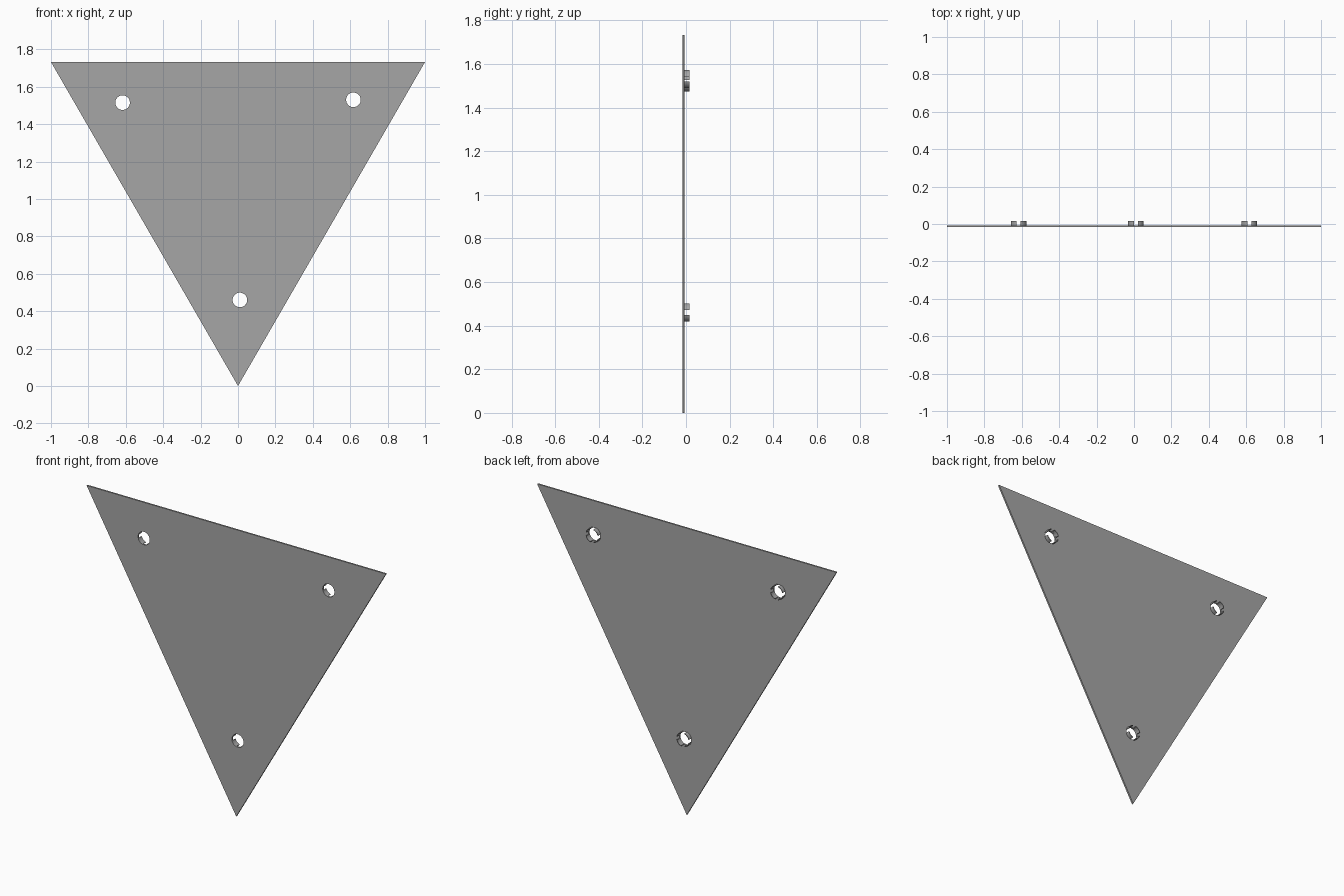
import bpy
from math import asin, cos, sin, pi

cube = bpy.data.objects.get("Cube")
if cube:
    bpy.data.objects.remove(cube, do_unlink=True)

GREY = (0.38, 0.38, 0.38, 1)
grey = bpy.data.materials.new("plain grey")
grey.use_nodes = True
grey.diffuse_color = GREY
grey.node_tree.nodes["Principled BSDF"].inputs["Base Color"].default_value = GREY

HOLE_R, COLLAR_R, SLOT = 0.039, 0.043, 0.022
FRONT, MIDDLE, BACK = -0.017, -0.007, 0.017
holes = {"right": (-0.617, 1.515), "left": (0.617, 1.53), "bottom": (0.01, 0.46)}


def arc(centre, radius, start, end, steps):
    """Points along an arc in the x-z plane."""
    angles = [start + (end - start) * i / steps for i in range(steps + 1)]
    return [(centre[0] + radius * cos(a), centre[1] + radius * sin(a)) for a in angles]


def extruded(name, outlines, y0, y1):
    """Fill flat outlines (inner ones become holes) and extrude from y0 to y1."""
    curve = bpy.data.curves.new(name, "CURVE")
    curve.dimensions = "2D"
    curve.fill_mode = "BOTH"
    curve.extrude = (y1 - y0) / 2
    for points in outlines:
        spline = curve.splines.new("POLY")
        spline.points.add(len(points) - 1)
        for p, (x, z) in zip(spline.points, points):
            p.co = (x, z, 0, 1)
        spline.use_cyclic_u = True
    curve.materials.append(grey)
    obj = bpy.data.objects.new(name, curve)
    bpy.context.collection.objects.link(obj)
    obj.location.y = (y0 + y1) / 2
    obj.rotation_euler.x = pi / 2
    bpy.ops.object.select_all(action="DESELECT")
    obj.select_set(True)
    bpy.context.view_layer.objects.active = obj
    bpy.ops.object.convert(target="MESH")
    bpy.ops.object.shade_smooth_by_angle()


# Triangular plate with three round holes
triangle = [(0, 0), (1, 3 ** 0.5), (-1, 3 ** 0.5)]
rims = [arc(c, HOLE_R, 0, 2 * pi, 40)[:-1] for c in holes.values()]
extruded("triangle_plate", [triangle] + rims, FRONT, MIDDLE)

# Slotted collar behind each hole: four ring pieces with straight gaps between
for side, centre in holes.items():
    pieces = []
    for quarter in range(4):
        a = quarter * pi / 2
        gap_out = asin(SLOT / 2 / COLLAR_R)
        gap_in = asin(SLOT / 2 / HOLE_R)
        outer = arc(centre, COLLAR_R, a + gap_out, a + pi / 2 - gap_out, 8)
        inner = arc(centre, HOLE_R, a + pi / 2 - gap_in, a + gap_in, 8)
        pieces.append(outer + inner)
    extruded(side + "_collar", pieces, MIDDLE, BACK)
